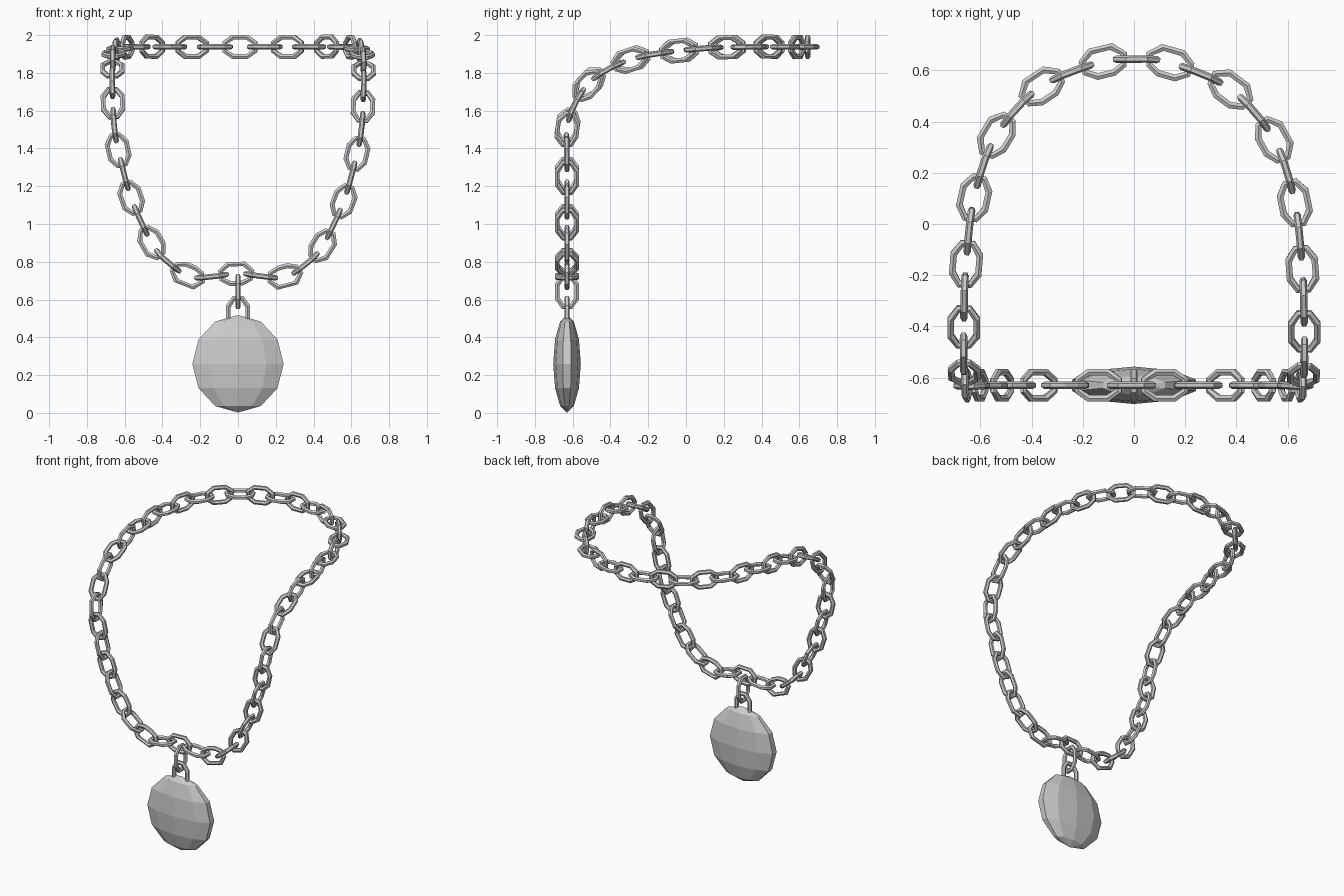
import bpy, bmesh, math
from mathutils import Vector, Matrix

if "Cube" in bpy.data.objects:
    bpy.data.objects.remove(bpy.data.objects["Cube"], do_unlink=True)

FRONT_Y = -0.63
LINKS = 46
TUBE = 0.0145
TUBE_SIDES = 6


def new_object(name, bm):
    bmesh.ops.recalc_face_normals(bm, faces=bm.faces)
    mesh = bpy.data.meshes.new(name)
    bm.to_mesh(mesh)
    bm.free()
    obj = bpy.data.objects.new(name, mesh)
    bpy.context.collection.objects.link(obj)
    return obj


# Centre line of the necklace: half of it, then mirrored
front = [(0, .74), (.13, .722), (.25, .72), (.355, .785), (.445, .88),
         (.56, 1.122), (.63, 1.373), (.655, 1.51)]
half = [Vector((x, FRONT_Y, z)) for x, z in front]
half += [Vector(p) for p in [
    (.662, -.59, 1.635), (.666, -.51, 1.75), (.665, -.41, 1.822),
    (.663, -.3, 1.868), (.657, -.17, 1.9), (.627, .09, 1.93),
    (.543, .337, 1.938), (.37, .532, 1.938), (.132, .632, 1.938), (0, .643, 1.938)]]
control = half + [Vector((-p.x, p.y, p.z)) for p in half[-2:0:-1]]


def spline(points, steps=16):
    """Closed smooth path through the points."""
    out, n = [], len(points)
    for i in range(n):
        a, b, c, d = (points[(i + k) % n] for k in (-1, 0, 1, 2))
        for j in range(steps):
            t = j / steps
            out.append(0.5 * (2 * b + (c - a) * t + (2 * a - 5 * b + 4 * c - d) * t ** 2
                              + (3 * b - a - 3 * c + d) * t ** 3))
    return out


path = spline(control)
lengths = [0.0]
for i, p in enumerate(path):
    lengths.append(lengths[-1] + (path[(i + 1) % len(path)] - p).length)
total = lengths[-1]


def point_at(s):
    s %= total
    lo, hi = 0, len(path)
    while hi - lo > 1:
        mid = (lo + hi) // 2
        if lengths[mid] <= s:
            lo = mid
        else:
            hi = mid
    t = (s - lengths[lo]) / (lengths[lo + 1] - lengths[lo])
    return path[lo].lerp(path[(lo + 1) % len(path)], t)


def frame_at(s):
    """Point, face normal and side direction of the chain at a length."""
    p = point_at(s)
    tangent = (point_at(s + 0.03) - point_at(s - 0.03)).normalized()
    w = min(max((p.y - FRONT_Y) / 0.35, 0), 1)
    ref = Vector((0, w - 1, w))
    normal = (ref - tangent * ref.dot(tangent)).normalized()
    return p, normal, tangent.cross(normal)


def add_link(bm, place):
    """Eight-sided ring; place maps (along, across, out) to space."""
    rings = []
    for i in range(8):
        a = math.radians(45 * i + 22.5)
        c, s = math.cos(a), math.sin(a)
        if abs(c) > abs(s):
            corner = (math.copysign(0.08, c), math.copysign(0.022, s))
        else:
            corner = (math.copysign(0.037, c), math.copysign(0.051, s))
        ring = []
        for j in range(TUBE_SIDES):
            b = math.tau * (j + 0.5) / TUBE_SIDES
            d = TUBE * math.cos(b) * 1.08
            ring.append(bm.verts.new(place(corner[0] + d * c, corner[1] + d * s,
                                           TUBE * math.sin(b))))
        rings.append(ring)
    for i in range(8):
        r, q = rings[i], rings[(i + 1) % 8]
        for j in range(TUBE_SIDES):
            k = (j + 1) % TUBE_SIDES
            bm.faces.new((r[j], r[k], q[k], q[j]))


# Chain: links follow the path, every second one turned a quarter
bm = bmesh.new()
for n in range(LINKS):
    start = n * total / LINKS - 0.01

    def place(along, across, out, start=start, turned=n % 2):
        p, normal, side = frame_at(start + along)
        if turned:
            normal, side = side, normal
        return p + side * across + normal * out
    add_link(bm, place)
new_object("chain", bm)

# Two links that hang the pendant
bm = bmesh.new()
add_link(bm, lambda l, w, o: Vector((o, FRONT_Y + w, 0.643 + l)))
new_object("upper_hanger_link", bm)
bm = bmesh.new()
add_link(bm, lambda l, w, o: Vector((w, FRONT_Y + o, 0.527 + l)))
new_object("lower_hanger_link", bm)

# Flattened faceted pendant, with a flat facet at each side
bm = bmesh.new()
bmesh.ops.create_uvsphere(bm, u_segments=10, v_segments=6, radius=1)
bmesh.ops.transform(bm, verts=bm.verts, matrix=Matrix.Translation((0, FRONT_Y, 0.26))
                    @ Matrix.Diagonal((0.254, 0.073, 0.258, 1)))
new_object("pendant", bm)
